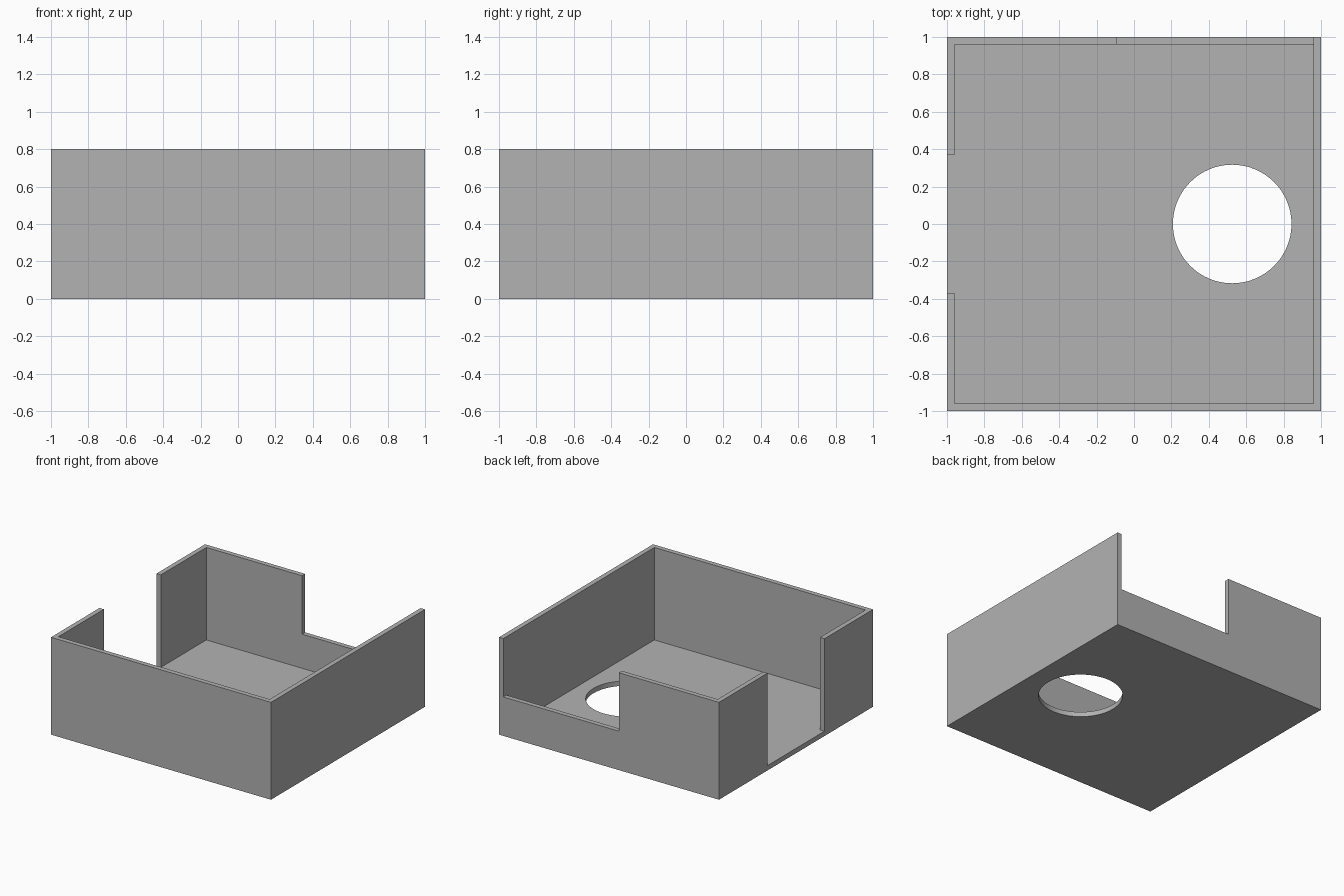
import bpy

old = bpy.data.objects.get("Cube")
if old:
    bpy.data.objects.remove(old, do_unlink=True)

WALL = 0.04      # wall and floor thickness
HEIGHT = 0.8
INNER = 1 - WALL

# Material
grey = bpy.data.materials.new("plain grey")
grey.use_nodes = True
colour = (0.448, 0.448, 0.448, 1)
grey.diffuse_color = colour
grey.node_tree.nodes["Principled BSDF"].inputs["Base Color"].default_value = colour


def box(name, low, high):
    """Box spanning two opposite corners."""
    centre = [(a + b) / 2 for a, b in zip(low, high)]
    bpy.ops.mesh.primitive_cube_add(size=1, location=centre)
    ob = bpy.context.object
    ob.name = name
    ob.scale = [b - a for a, b in zip(low, high)]
    bpy.ops.object.transform_apply(location=True, rotation=False, scale=True)
    return ob


def cut(target, cutter):
    """Subtract the cutter from the target and remove it."""
    cutter.hide_render = True
    mod = target.modifiers.new("cut", 'BOOLEAN')
    mod.operation = 'DIFFERENCE'
    mod.solver = 'EXACT'
    mod.object = cutter
    bpy.context.view_layer.update()
    bpy.ops.object.select_all(action='DESELECT')
    target.select_set(True)
    bpy.context.view_layer.objects.active = target
    bpy.ops.object.modifier_apply(modifier=mod.name)
    bpy.data.objects.remove(cutter, do_unlink=True)


# Open box with thin walls and floor
shell = box("open_box_shell", (-1, -1, 0), (1, 1, HEIGHT))
cut(shell, box("cavity_cutter", (-INNER, -INNER, WALL), (INNER, INNER, 1)))

# Doorway down to the floor in the -x wall
cut(shell, box("doorway_cutter", (-1.1, -0.37, WALL), (-INNER, 0.37, 1)))

# Lowered section of the back wall
cut(shell, box("low_wall_cutter", (-0.09, INNER, 0.32), (INNER, 1.1, 1)))
# The lowered section stops at the full-height +x wall

# Round hole through the floor
bpy.ops.mesh.primitive_cylinder_add(vertices=64, radius=0.317, depth=0.3,
                                    location=(0.525, 0, 0))
cut(shell, bpy.context.object)

# Finish: one colour, flat faces with a smooth hole rim
shell.data.materials.clear()
shell.data.materials.append(grey)
bpy.ops.object.shade_smooth_by_angle()
